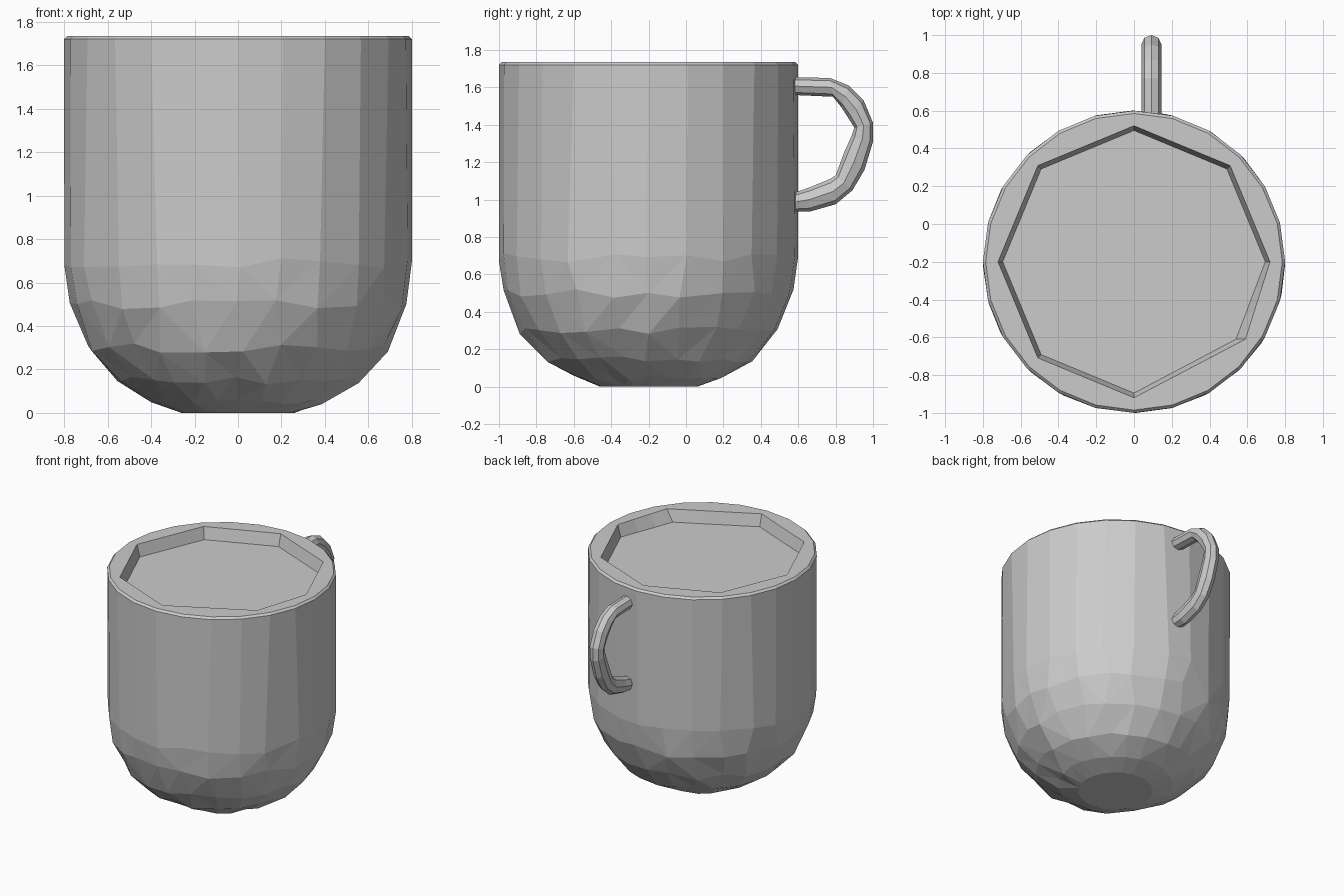
import bpy
import bmesh
import math
import random
from mathutils import Vector

random.seed(4)
cube = bpy.data.objects.get("Cube")
if cube:
    bpy.data.objects.remove(cube, do_unlink=True)

SIDES = 24
CENTRE_Y = -0.2
TOP = 1.735
RECESS_DEPTH = 0.09

grey = bpy.data.materials.new("plain grey")
grey.use_nodes = True
colour = (0.6, 0.6, 0.6, 1)
grey.diffuse_color = colour
grey.node_tree.nodes["Principled BSDF"].inputs["Base Color"].default_value = colour


def bridge(bm, lower, upper):
    """Join two rings that have the same number of points."""
    count = len(lower)
    return [bm.faces.new((lower[i], lower[(i + 1) % count],
                          upper[(i + 1) % count], upper[i]))
            for i in range(count)]


def finish(bm, name):
    bmesh.ops.recalc_face_normals(bm, faces=bm.faces[:])
    mesh = bpy.data.meshes.new(name)
    bm.to_mesh(mesh)
    bm.free()
    mesh.materials.append(grey)
    obj = bpy.data.objects.new(name, mesh)
    bpy.context.collection.objects.link(obj)
    return obj


def round_ring(bm, radius, z, wobble=0):
    """Circle around the cup axis, with optional hand-shaped unevenness."""
    ring = []
    for i in range(SIDES):
        angle = math.tau * i / SIDES + random.uniform(-wobble, wobble) * 2
        height = z + random.uniform(-wobble, wobble)
        ring.append(bm.verts.new((radius * math.cos(angle),
                                  CENTRE_Y + radius * math.sin(angle), height)))
    return ring


def octagon_ring(bm, radius, z, odd_corner):
    """Eight straight sides, split so that they match the round rings."""
    corners = [Vector((radius * math.cos(math.tau * i / 8),
                       radius * math.sin(math.tau * i / 8), 0)) for i in range(8)]
    corners[7] = Vector(odd_corner)
    step = SIDES // 8
    ring = []
    for i, corner in enumerate(corners):
        for j in range(step):
            point = corner.lerp(corners[(i + 1) % 8], j / step)
            ring.append(bm.verts.new(point + Vector((0, CENTRE_Y, z))))
    return ring


# Cup: faceted bowl, straight wall, softened rim and shallow octagonal recess
bm = bmesh.new()
bowl = [(0.26, 0, 0), (0.40, 0.05, 0.01), (0.555, 0.15, 0.02),
        (0.69, 0.3, 0.022), (0.775, 0.5, 0.025), (0.8, 0.69, 0.025)]
rings = [round_ring(bm, r, z, w) for r, z, w in bowl]
bm.faces.new(rings[0])
bowl_faces = []
for lower, upper in zip(rings, rings[1:]):
    bowl_faces += bridge(bm, lower, upper)

rings = [rings[-1],
         round_ring(bm, 0.8, TOP - 0.015),
         round_ring(bm, 0.785, TOP),
         octagon_ring(bm, 0.72, TOP, (0.59, -0.41, 0)),
         octagon_ring(bm, 0.695, TOP - RECESS_DEPTH, (0.54, -0.41, 0))]
for lower, upper in zip(rings, rings[1:]):
    bridge(bm, lower, upper)
bm.faces.new(rings[-1])
bmesh.ops.triangulate(bm, faces=bowl_faces)
finish(bm, "cup_body")

# Handle: pairs of outer and inner edge points (y, z), from top to bottom
HANDLE_X = 0.092
HALF_WIDTH = 0.053
edges = [((.56, 1.655), (.56, 1.56)), ((.77, 1.65), (.785, 1.55)),
         ((.87, 1.61), (.83, 1.495)), ((.95, 1.53), (.865, 1.44)),
         ((1.0, 1.41), (.90, 1.385)), ((1.0, 1.31), (.885, 1.34)),
         ((.955, 1.16), (.845, 1.25)), ((.89, 1.05), (.80, 1.13)),
         ((.80, .975), (.77, 1.11)), ((.66, .935), (.66, 1.065)),
         ((.56, .935), (.56, 1.03))]
bm = bmesh.new()
loops = []
for outer, inner in edges:
    out_point = Vector((HANDLE_X, *outer))
    in_point = Vector((HANDLE_X, *inner))
    middle = (out_point + in_point) / 2
    reach = (out_point - in_point) / 2
    loop = []
    for k in range(8):
        angle = math.tau * k / 8
        side = Vector((HALF_WIDTH * math.sin(angle), 0, 0))
        loop.append(bm.verts.new(middle + reach * math.cos(angle) + side))
    loops.append(loop)
for first, second in zip(loops, loops[1:]):
    bridge(bm, first, second)
bm.faces.new(loops[0])
bm.faces.new(loops[-1])
handle = finish(bm, "handle")
